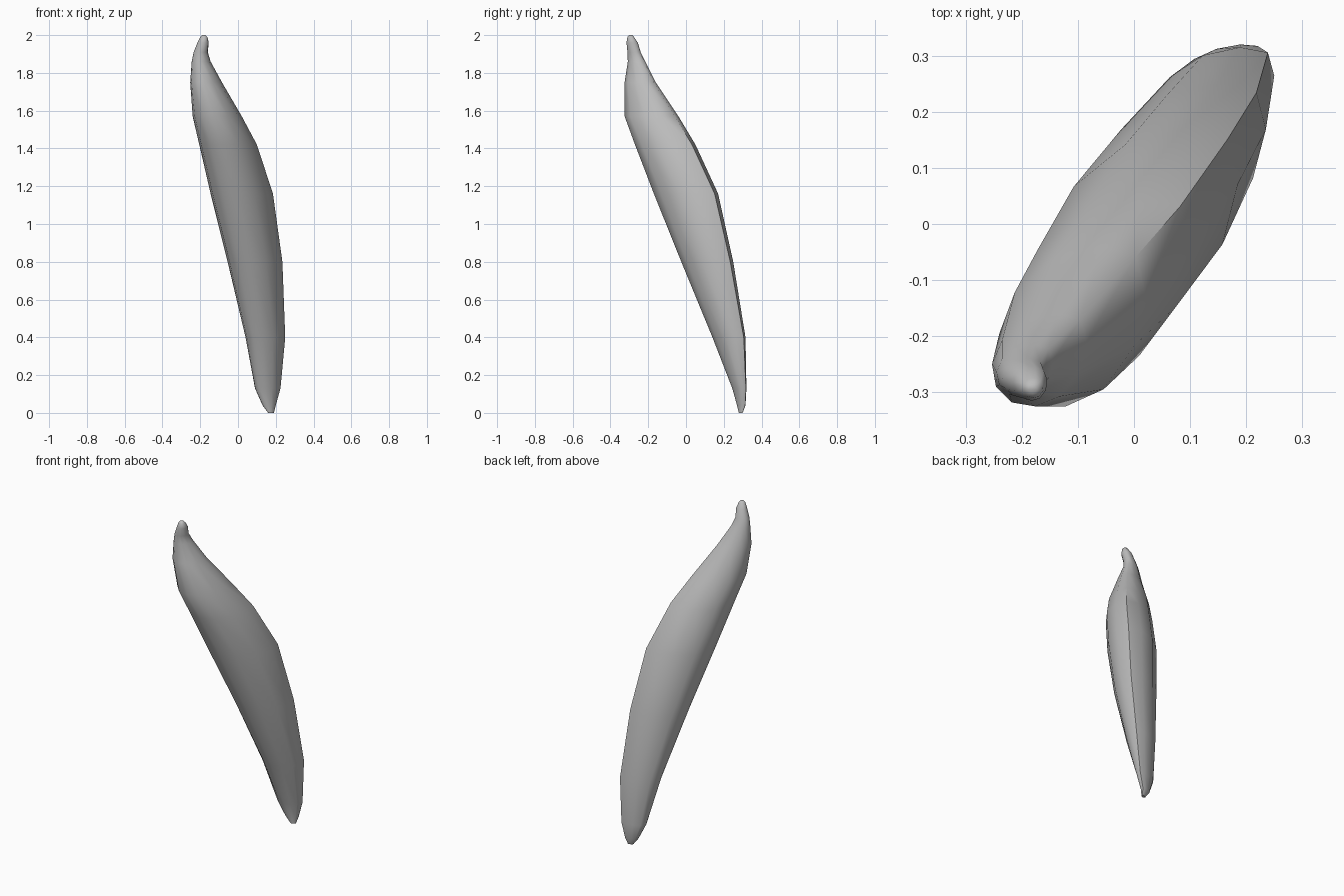
import bpy, bmesh, math

cube = bpy.data.objects.get("Cube")
if cube:
    bpy.data.objects.remove(cube)

# Horizontal cross-section of the pod: keel at +v, blunt belly at -v
PROFILE = [(1, 0), (.78, .5), (.3, .9), (-.3, 1), (-.75, .75), (-1, .28),
           (-1, -.28), (-.75, -.75), (-.3, -1), (.3, -.9), (.78, -.5)]

# height, x range, y range, thickness to width ratio
RINGS = [
    (0, (.16, .19), (.28, .3), .6),
    (.04, (.13, .2), (.27, .315), .6),
    (.13, (.09, .225), (.245, .32), .6),
    (.4, (.04, .25), (.14, .315), .7),
    (.8, (-.055, .235), (-.025, .25), .72),
    (1.16, (-.145, .185), (-.17, .17), .7),
    (1.42, (-.205, .1), (-.27, .05), .72),
    (1.57, (-.24, .02), (-.325, -.04), .75),
    (1.75, (-.253, -.085), (-.325, -.16), .75),
    (1.86, (-.245, -.145), (-.308, -.215), .8),
    (1.91, (-.235, -.16), (-.31, -.24), .9),
    (1.96, (-.215, -.155), (-.315, -.255), 1),
    (1.99, (-.2, -.162), (-.31, -.275), 1),
    (2, (-.19, -.172), (-.3, -.285), 1),
]


def fit(values, span):
    """Stretch values so that they fill the span."""
    low, high = min(values), max(values)
    return [span[0] + (v - low) / (high - low) * (span[1] - span[0]) for v in values]


def ring_points(z, xs, ys, ratio):
    px = fit([v + u * ratio for v, u in PROFILE], xs)
    py = fit([v - u * ratio for v, u in PROFILE], ys)
    return [(x, y, z) for x, y in zip(px, py)]


# Pod body lofted through the rings, ending in the stalk
bm = bmesh.new()
loops = [[bm.verts.new(p) for p in ring_points(*ring)] for ring in RINGS]
n = len(PROFILE)
for lower, upper in zip(loops, loops[1:]):
    for i in range(n):
        j = (i + 1) % n
        bm.faces.new((lower[i], lower[j], upper[j], upper[i]))
bm.faces.new(loops[0])
bm.faces.new(loops[-1])
bmesh.ops.recalc_face_normals(bm, faces=bm.faces)
mesh = bpy.data.meshes.new("pod")
bm.to_mesh(mesh)
bm.free()
pod = bpy.data.objects.new("pod", mesh)
bpy.context.collection.objects.link(pod)

# Plain grey
grey = bpy.data.materials.new("grey")
grey.use_nodes = True
color = (.5, .5, .5, 1)
grey.diffuse_color = color
grey.node_tree.nodes["Principled BSDF"].inputs["Base Color"].default_value = color
mesh.materials.append(grey)

bpy.ops.object.select_all(action='DESELECT')
pod.select_set(True)
bpy.context.view_layer.objects.active = pod
bpy.ops.object.shade_smooth_by_angle(angle=math.radians(50))
